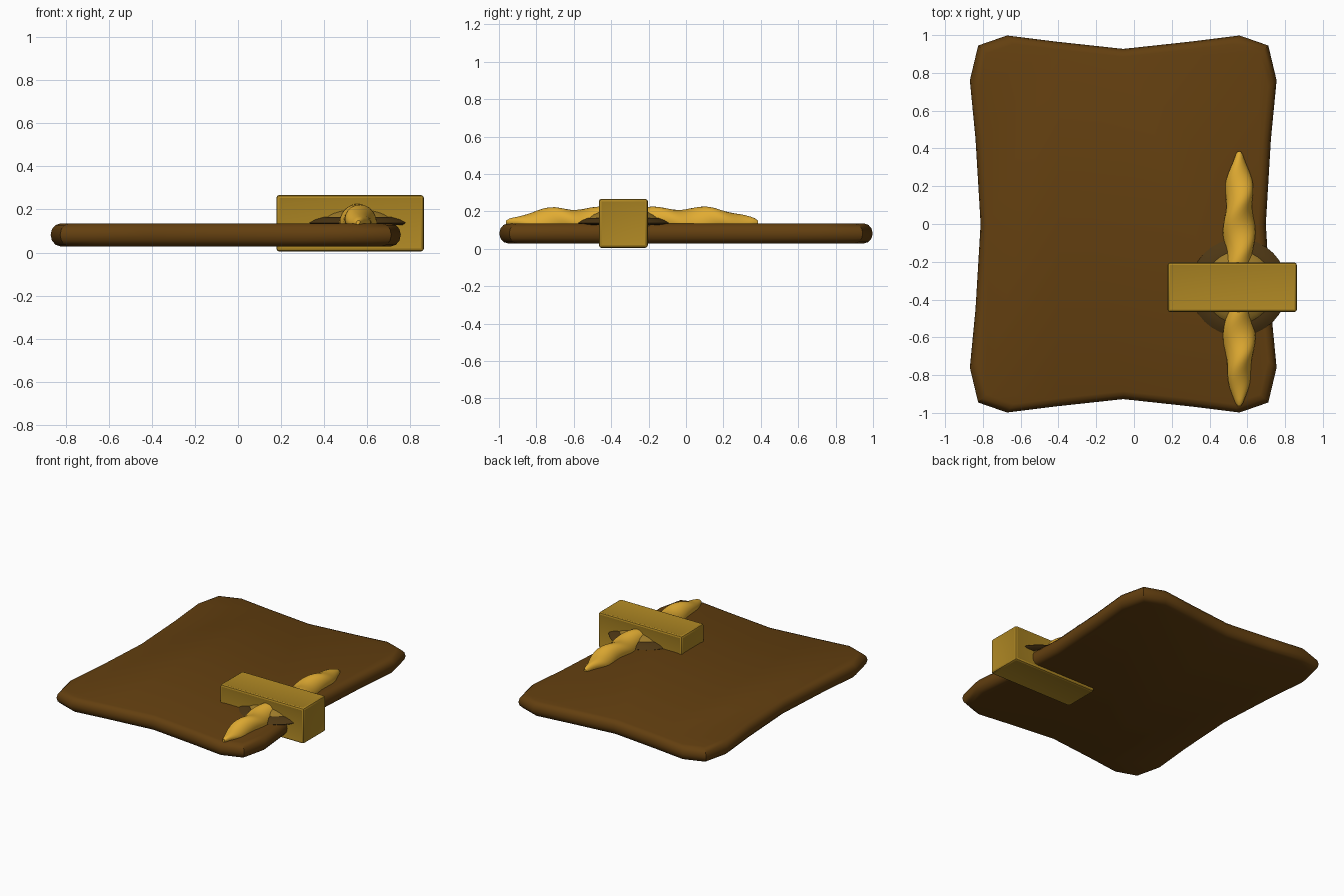
import bpy, bmesh, math

if "Cube" in bpy.data.objects:
    bpy.data.objects.remove(bpy.data.objects["Cube"])


def material(name, rgb):
    m = bpy.data.materials.new(name)
    m.diffuse_color = (*rgb, 1)
    m.use_nodes = True
    m.node_tree.nodes["Principled BSDF"].inputs["Base Color"].default_value = m.diffuse_color
    return m


LEATHER = material("brown leather", (0.125, 0.050, 0.005))
BRASS = material("dull brass", (0.42, 0.24, 0.017))
GOLD = material("bright gold", (0.75, 0.41, 0.032))
RIM = material("dark bronze", (0.075, 0.038, 0.007))
DOME = material("old gold", (0.33, 0.19, 0.022))


def finish(bm, name, mat, angle=35):
    bmesh.ops.recalc_face_normals(bm, faces=bm.faces)
    me = bpy.data.meshes.new(name)
    bm.to_mesh(me)
    bm.free()
    me.materials.append(mat)
    ob = bpy.data.objects.new(name, me)
    bpy.context.collection.objects.link(ob)
    bpy.ops.object.select_all(action='DESELECT')
    ob.select_set(True)
    bpy.context.view_layer.objects.active = ob
    bpy.ops.object.shade_smooth_by_angle(angle=math.radians(angle))
    return ob


def skin(bm, rings, closed=False):
    # join successive vertex rings with quads
    vs = [[bm.verts.new(p) for p in r] for r in rings]
    n = len(vs[0])
    pairs = list(zip(vs, vs[1:])) + ([(vs[-1], vs[0])] if closed else [])
    for a, b in pairs:
        for i in range(n):
            bm.faces.new((a[i], a[(i + 1) % n], b[(i + 1) % n], b[i]))
    if not closed:
        bm.faces.new(vs[0])
        bm.faces.new(vs[-1])


# hide-shaped slab: one quarter of the outline, mirrored round the centre
quarter = [(0.755, 0), (0.782, 0.45), (0.812, 0.76), (0.768, 0.945),
           (0.615, 0.998), (0.36, 0.966), (0, 0.927)]
half = quarter + [(-x, y) for x, y in quarter[-2::-1]]
outline = half + [(x, -y) for x, y in half[-2:0:-1]]
steps = [math.radians(a) for a in range(-90, 91, 30)]
rings = []
for a in steps:
    inset = 0.045 * (1 - math.cos(a))
    z = 0.082 + 0.053 * math.sin(a)
    rings.append([(-0.057 + x * (1 - inset / 0.81), y * (1 - inset), z)
                  for x, y in outline])
bm = bmesh.new()
skin(bm, rings)
finish(bm, "slab", LEATHER)

# clasp block with softened edges and slightly sunken faces
bm = bmesh.new()
bmesh.ops.create_cube(bm, size=1)
for v in bm.verts:
    v.co = (0.52 + v.co.x * 0.685, -0.335 + v.co.y * 0.262, 0.136 + v.co.z * 0.262)
bmesh.ops.bevel(bm, geom=bm.edges[:], offset=0.014, segments=2, profile=0.5, affect='EDGES')
big = [f for f in bm.faces if f.calc_area() > 0.03]
bmesh.ops.inset_individual(bm, faces=big, thickness=0.03, depth=-0.006)
finish(bm, "clasp", BRASS)

# round boss: dark rim turned from a profile, and the flattened dome inside it
CX, CY = 0.555, -0.335
profile = [(0.16, 0.168), (0.20, 0.165), (0.235, 0.152), (0.257, 0.138),
           (0.245, 0.129), (0.16, 0.125)]
bm = bmesh.new()
skin(bm, [[(CX + r * math.cos(t), CY + r * math.sin(t), z)
           for t in (math.tau * i / 32 for i in range(32))] for r, z in profile], True)
finish(bm, "boss_rim", RIM, 50)

bm = bmesh.new()
bmesh.ops.create_uvsphere(bm, u_segments=32, v_segments=16, radius=1)
for v in bm.verts:
    v.co = (CX + v.co.x * 0.197, CY + v.co.y * 0.203, 0.14 + v.co.z * 0.076)
finish(bm, "boss_dome", DOME, 50)

# twisted toggle bar: an oval section that turns along y and tapers at the ends
rings = []
Y0, Y1, N = -0.963, 0.385, 72
for k in range(N + 1):
    y = Y0 + (Y1 - Y0) * k / N
    d = min((y - Y0) / 0.30, (Y1 - y) / 0.28, 1)
    s = 0.20 + 0.80 * math.sin(d * math.pi / 2)
    if k in (0, N):
        s *= 0.6
    turn = math.pi / 2 - math.pi * (y + 0.735) / 0.278
    ring = []
    for i in range(20):
        t = math.tau * i / 20
        u, w = 0.086 * s * math.cos(t), 0.068 * s * math.sin(t)
        ring.append((0.557 + u * math.cos(turn) - w * math.sin(turn), y,
                     0.14 + u * math.sin(turn) + w * math.cos(turn)))
    rings.append(ring)
bm = bmesh.new()
skin(bm, rings)
finish(bm, "twisted_toggle", GOLD, 50)
